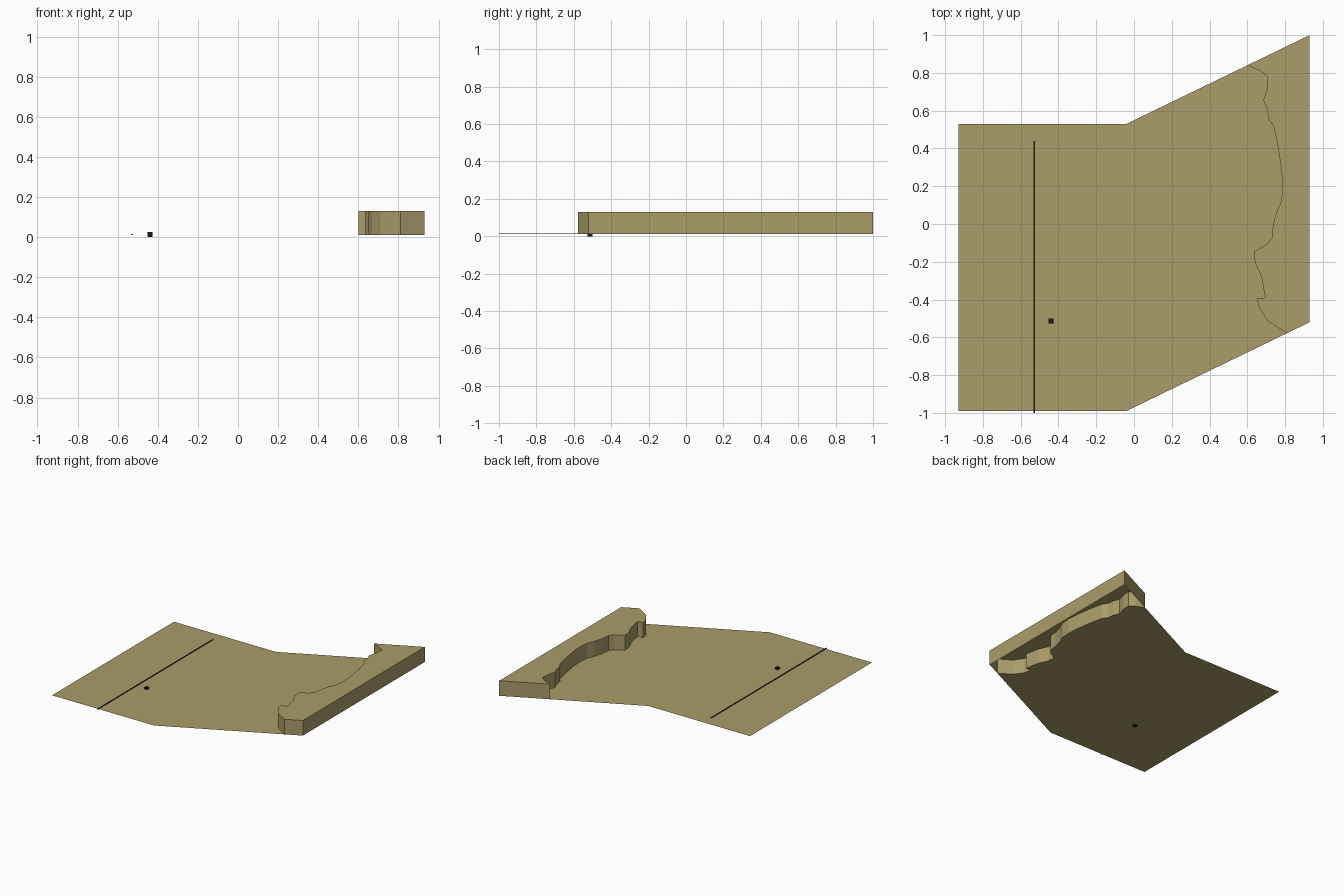
import bpy, bmesh
from mathutils import Matrix, Vector

if "Cube" in bpy.data.objects:
    bpy.data.objects.remove(bpy.data.objects["Cube"])

GROUND_Z, TOP_Z = 0.011, 0.13


def material(name, rgb):
    m = bpy.data.materials.new(name)
    m.diffuse_color = (*rgb, 1)
    m.use_nodes = True
    m.node_tree.nodes["Principled BSDF"].inputs["Base Color"].default_value = m.diffuse_color
    return m


olive = material("olive tan", (0.40, 0.335, 0.14))
black = material("near black", (0.01, 0.01, 0.01))


def finish(name, bm, mat):
    me = bpy.data.meshes.new(name)
    bm.to_mesh(me)
    bm.free()
    me.materials.append(mat)
    ob = bpy.data.objects.new(name, me)
    bpy.context.collection.objects.link(ob)
    return ob


def flat_face(bm, points, z):
    face = bm.faces.new([bm.verts.new((x, y, z)) for x, y in points])
    face.normal_update()
    if face.normal.z < 0:
        face.normal_flip()
    return face


def box(name, center, size, mat):
    bm = bmesh.new()
    bmesh.ops.create_cube(bm, size=1, matrix=Matrix.Translation(center)
                          @ Matrix.Diagonal((*size, 1)))
    return finish(name, bm, mat)


# Ragged cliff line shared by the ground and the raised bank, back to front
cliff = [(.60, .84), (.67, .81), (.708, .78), (.705, .72), (.685, .655),
         (.705, .61), (.712, .555), (.738, .52), (.76, .42), (.78, .29),
         (.787, .20), (.78, .12), (.755, .065), (.735, -.01), (.73, -.075),
         (.70, -.11), (.635, -.145), (.64, -.205), (.675, -.28),
         (.695, -.39), (.65, -.395), (.665, -.45), (.71, -.515), (.81, -.578)]

# Low ground, stopping at the cliff
bm = bmesh.new()
flat_face(bm, cliff + [(-.04, -.99), (-.93, -.99), (-.93, .53), (-.04, .53)], GROUND_Z)
finish("low_ground", bm, olive)

# Raised bank: top and walls, open underneath
bm = bmesh.new()
top = flat_face(bm, cliff + [(.93, -.52), (.93, 1.0)], TOP_Z)
rim = list(top.edges)
walls = bmesh.ops.extrude_edge_only(bm, edges=rim)["geom"]
for v in walls:
    if isinstance(v, bmesh.types.BMVert):
        v.co.z = GROUND_Z
bmesh.ops.recalc_face_normals(bm, faces=bm.faces)
bm.normal_update()
if top.normal.z < 0:
    bmesh.ops.reverse_faces(bm, faces=bm.faces)
finish("raised_bank", bm, olive)

# Thin dark strip across the ground and a small marker cube
box("ground_strip", Vector((-.527, -.28, .0135)), (.008, 1.44, .004), black)
box("marker_cube", Vector((-.439, -.513, .0125)), (.025, .025, .025), black)
